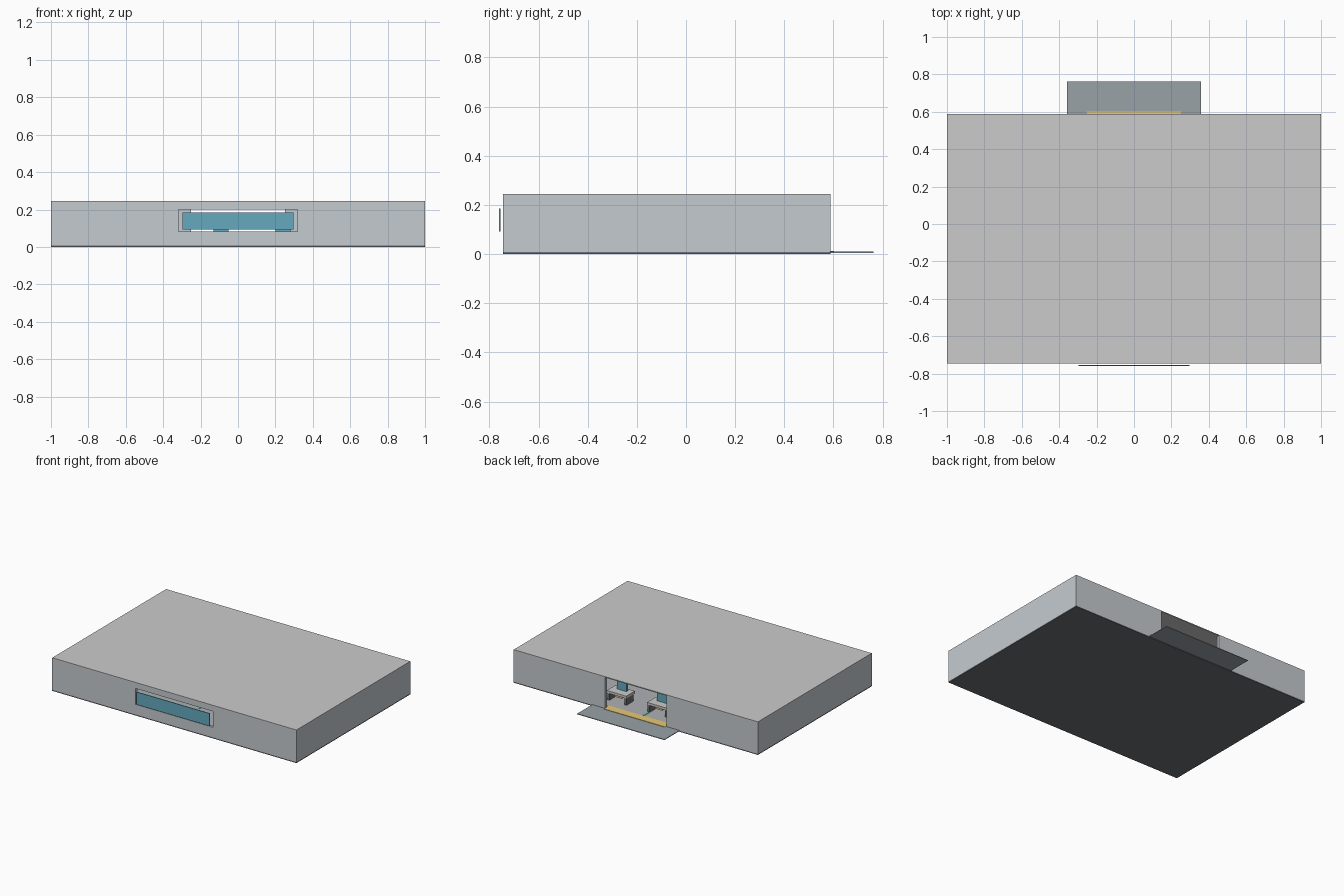
import bpy, bmesh

if "Cube" in bpy.data.objects:
    bpy.data.objects.remove(bpy.data.objects["Cube"])

def mat(name, r, g, b):
    m = bpy.data.materials.new(name)
    m.diffuse_color = (r, g, b, 1)
    m.use_nodes = True
    m.node_tree.nodes["Principled BSDF"].inputs["Base Color"].default_value = m.diffuse_color
    return m

WALL = mat("wall_grey", .56, .60, .63)
ROOF = mat("roof_grey", .73, .75, .76)
DARK = mat("charcoal", .15, .16, .17)
SLATE = mat("slate", .32, .36, .39)
FLOOR = mat("floor_grey", .42, .44, .46)
BLUE = mat("blue", .13, .40, .52)
GOLD = mat("amber", .80, .58, .18)
WHITE = mat("off_white", .85, .86, .86)
GREEN = mat("green", .15, .48, .38)

def finish(name, bm, m):
    bmesh.ops.recalc_face_normals(bm, faces=bm.faces)
    me = bpy.data.meshes.new(name)
    bm.to_mesh(me)
    bm.free()
    ob = bpy.data.objects.new(name, me)
    bpy.context.collection.objects.link(ob)
    if m:
        me.materials.append(m)
    return ob

def box(name, x, y, z, m=None):
    """Box from (min, max) ranges on each axis."""
    bm = bmesh.new()
    bmesh.ops.create_cube(bm, size=1)
    for v in bm.verts:
        v.co = [lo + (c + .5) * (hi - lo) for c, (lo, hi) in zip(v.co, (x, y, z))]
    return finish(name, bm, m)

Y0, Y1, T, DOOR = -.745, .587, .02, .252

# base and interior floor
box("base_slab", (-1, 1), (Y0, Y1), (0, .008), DARK)
box("interior_floor", (-1 + T, 1 - T), (Y0 + T, Y1 - .002), (.008, .01), FLOOR)

# walls: one plan outline with the rear doorway left open, extruded up
half = [(DOOR, Y1), (1, Y1), (1, Y0)]
inner = [(1 - T, Y0 + T), (1 - T, Y1 - T), (DOOR, Y1 - T)]
plan = half + [(-x, y) for x, y in reversed(half)]
plan += [(-x, y) for x, y in reversed(inner)] + inner
bm = bmesh.new()
f = bm.faces.new([bm.verts.new((x, y, .008)) for x, y in plan])
ext = bmesh.ops.extrude_face_region(bm, geom=[f])
bmesh.ops.translate(bm, vec=(0, 0, .23),
                    verts=[g for g in ext["geom"] if isinstance(g, bmesh.types.BMVert)])
walls = finish("outer_walls", bm, WALL)

# front window slot
cutter = box("slot_cutter", (-.317, .317), (Y0 - .1, Y0 + .1), (.082, .2))
cutter.hide_render = True
cutter.hide_viewport = True
cutter.display_type = 'WIRE'
cut = walls.modifiers.new("slot", 'BOOLEAN')
cut.operation, cut.solver, cut.object = 'DIFFERENCE', 'EXACT', cutter

# roof
box("roof", (-1, 1), (Y0, Y1), (.238, .245), ROOF)

# front panel hung in front of the slot
box("front_panel", (-.298, .298), (-.76, -.754), (.092, .185), BLUE)

# rear apron, doorway threshold and aisle line
box("rear_apron", (-.357, .357), (Y1, .763), (.005, .01), SLATE)
box("threshold", (-.25, .25), (.54, .602), (.01, .013), GOLD)
box("aisle_line", (-.03, -.015), (-.5, .53), (.01, .012), GREEN)

# rows of desks with screens
def desk(cx, cy):
    box("desk_top", (cx - .08, cx + .08), (cy - .05, cy + .05), (.062, .08), WHITE)
    for s in (-1, 1):
        x = cx + s * .07
        box("desk_leg", (x - .008, x + .008), (cy - .04, cy + .045), (.01, .062), DARK)
    box("desk_drawer", (cx - .03, cx + .03), (cy - .03, cy + .03), (.04, .062), GOLD)
    box("screen", (cx - .04, cx + .04), (cy - .03, cy - .01), (.08, .14), BLUE)

for cx in (-.75, -.42, -.09, .24, .57):
    for cy in (.42, .1, -.22):
        desk(cx, cy)
